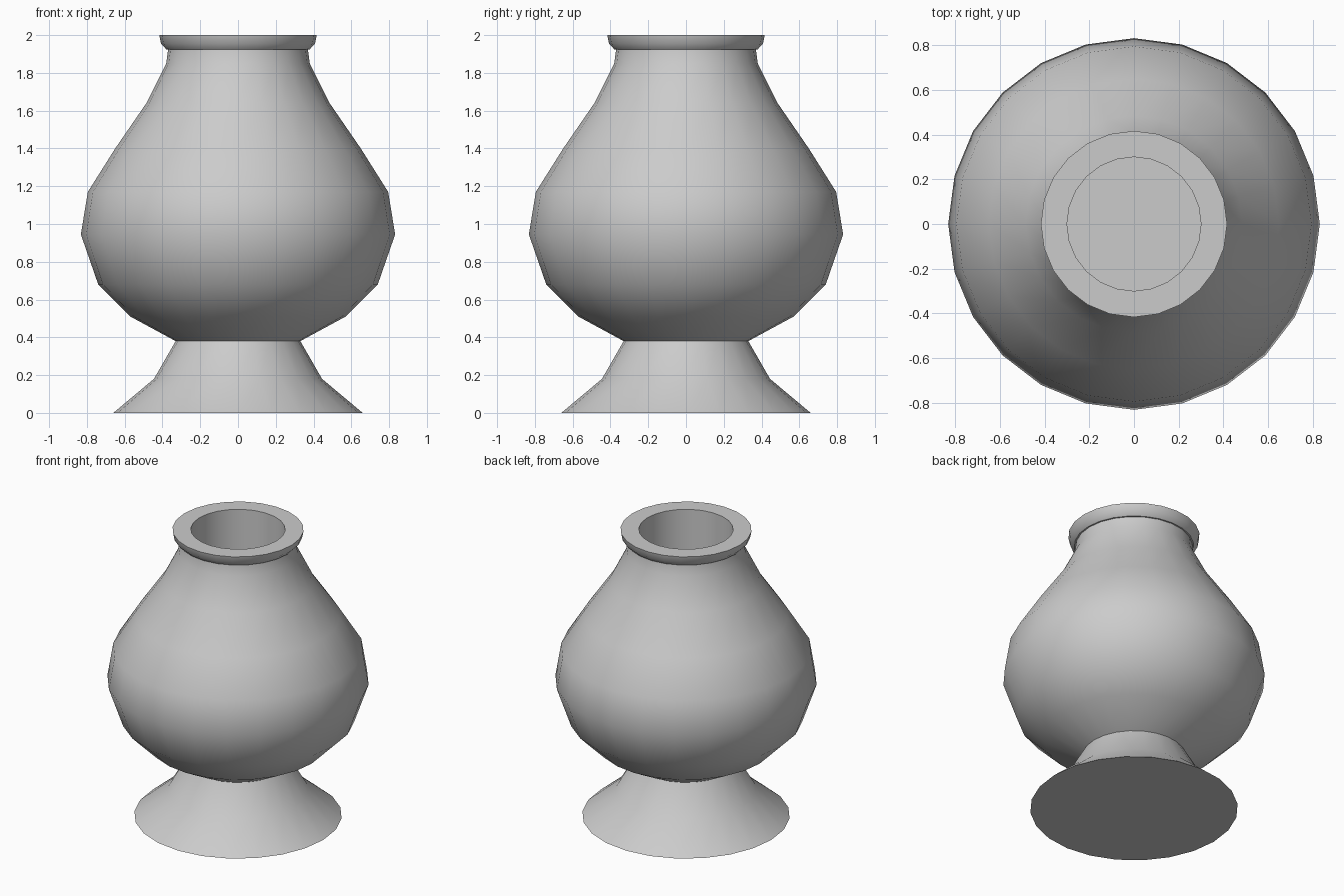
import bpy, bmesh, math

SIDES = 24

cube = bpy.data.objects.get("Cube")
if cube:
    bpy.data.objects.remove(cube, do_unlink=True)

stone = bpy.data.materials.new("pale grey stone")
stone.use_nodes = True
stone.diffuse_color = (0.6, 0.6, 0.6, 1)
stone.node_tree.nodes["Principled BSDF"].inputs["Base Color"].default_value = (0.6, 0.6, 0.6, 1)


def lathe(name, profile):
    """Turn a (radius, height) profile about z; radius 0 ends become fans."""
    bm = bmesh.new()
    rings = []
    for r, z in profile:
        count = SIDES if r > 0 else 1
        rings.append([bm.verts.new((r * math.cos(math.tau * i / SIDES),
                                    r * math.sin(math.tau * i / SIDES), z))
                      for i in range(count)])
    for a, b in zip(rings, rings[1:]):
        for i in range(SIDES):
            j = (i + 1) % SIDES
            corners = [a[i % len(a)], a[j % len(a)], b[j % len(b)], b[i % len(b)]]
            bm.faces.new(list(dict.fromkeys(corners)))
    bmesh.ops.recalc_face_normals(bm, faces=bm.faces)
    mesh = bpy.data.meshes.new(name)
    bm.to_mesh(mesh)
    bm.free()
    mesh.materials.append(stone)
    obj = bpy.data.objects.new(name, mesh)
    bpy.context.collection.objects.link(obj)
    bpy.ops.object.select_all(action="DESELECT")
    obj.select_set(True)
    bpy.context.view_layer.objects.active = obj
    bpy.ops.object.shade_smooth_by_angle(angle=math.radians(37))
    return obj


# Whole urn in one turned profile: flared foot, round belly, neck, lip, hollow
lathe("urn", [
    (0, 0), (0.66, 0), (0.445, 0.18), (0.33, 0.38),               # foot
    (0.57, 0.51), (0.74, 0.68), (0.832, 0.945), (0.795, 1.17),    # belly
    (0.65, 1.4), (0.485, 1.64), (0.38, 1.85), (0.37, 1.925),      # shoulder, neck
    (0.38, 1.925), (0.408, 1.955), (0.417, 2.0),                  # lip
    (0.3, 2.0), (0.3, 0.42), (0, 0.42),                           # hollow
])
